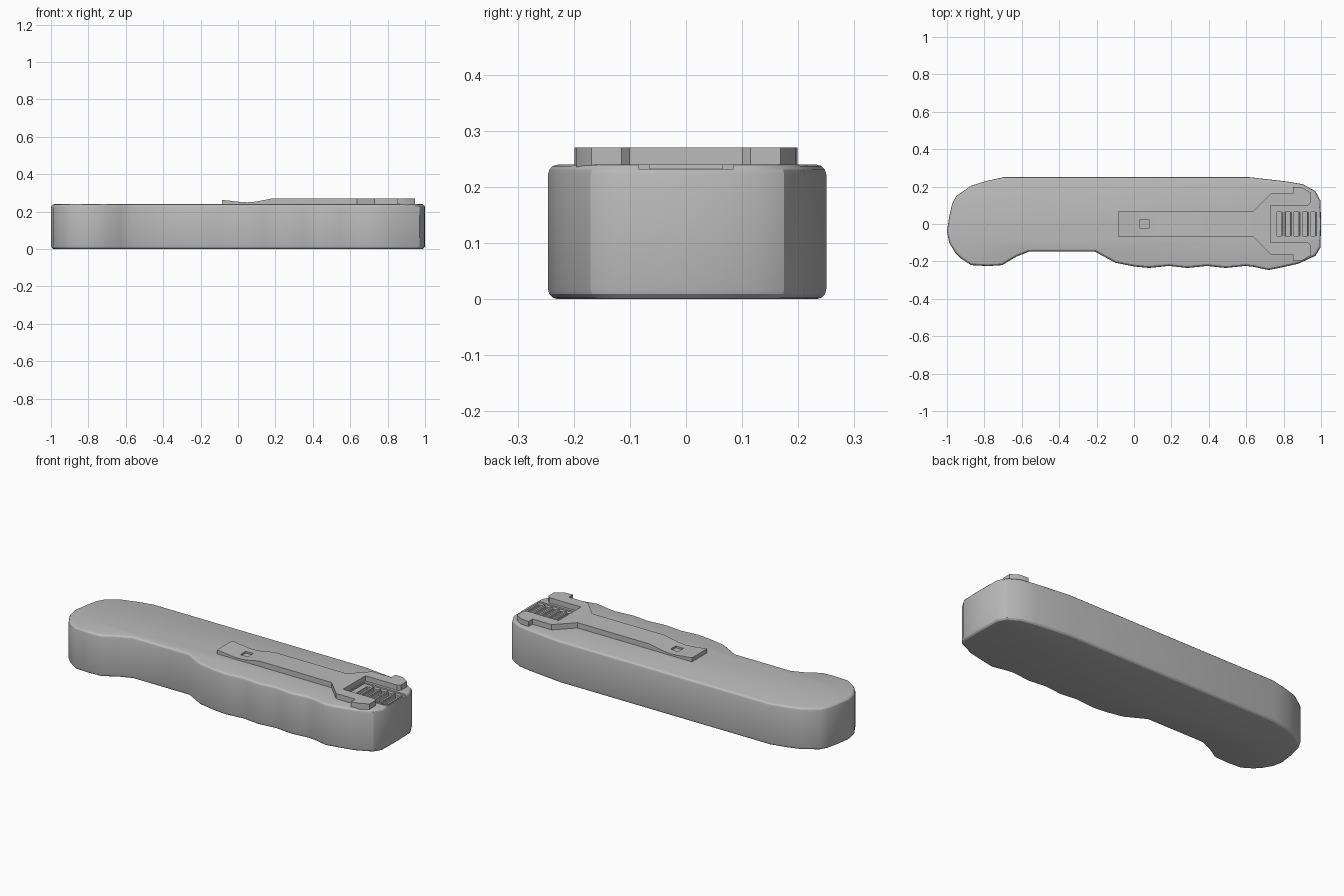
import bpy, bmesh
from mathutils import Vector

if "Cube" in bpy.data.objects:
    bpy.data.objects.remove(bpy.data.objects["Cube"])

grey = bpy.data.materials.new("grey_plastic")
grey.diffuse_color = (0.5, 0.5, 0.5, 1)
grey.use_nodes = True
grey.node_tree.nodes["Principled BSDF"].inputs["Base Color"].default_value = grey.diffuse_color


def prism(name, pts, lo, hi, axis="z", bevel=0.0, segs=3):
    """Extrude a closed outline: (x, y) along z, or (x, z) along y."""
    bm = bmesh.new()
    put = (lambda a, b, c: (a, b, c)) if axis == "z" else (lambda a, b, c: (a, c, b))
    face = bm.faces.new([bm.verts.new(put(a, b, lo)) for a, b in pts])
    ext = bmesh.ops.extrude_face_region(bm, geom=[face])
    move = Vector(put(0, 0, hi - lo))
    for v in ext["geom"]:
        if isinstance(v, bmesh.types.BMVert):
            v.co += move
    bmesh.ops.recalc_face_normals(bm, faces=bm.faces)
    if bevel:
        rims = [e for e in bm.edges if abs(e.verts[0].co.z - e.verts[1].co.z) < 1e-6]
        bmesh.ops.bevel(bm, geom=rims, offset=bevel, segments=segs,
                        profile=0.5, affect="EDGES", clamp_overlap=True)
    mesh = bpy.data.meshes.new(name)
    bm.to_mesh(mesh)
    bm.free()
    mesh.materials.append(grey)
    ob = bpy.data.objects.new(name, mesh)
    bpy.context.collection.objects.link(ob)
    return ob


def box(name, x0, x1, y, z0, z1):
    return prism(name, [(x0, -y), (x1, -y), (x1, y), (x0, y)], z0, z1)


def select(ob):
    bpy.ops.object.select_all(action="DESELECT")
    ob.select_set(True)
    bpy.context.view_layer.objects.active = ob


def cut(target, cutter):
    """Subtract a cutter, then throw it away."""
    cutter.hide_render = True
    mod = target.modifiers.new("cut", "BOOLEAN")
    mod.operation, mod.solver, mod.object = "DIFFERENCE", "EXACT", cutter
    select(target)
    bpy.ops.object.modifier_apply(modifier=mod.name)
    bpy.data.objects.remove(cutter)


# handle: straight back, rounded ends, finger scallops along the front
back = [(1.0, 0.0), (0.997, 0.125), (0.97, 0.175), (0.905, 0.212), (0.82, 0.227),
        (0.62, 0.25), (-0.7, 0.25), (-0.79, 0.23), (-0.87, 0.205), (-0.95, 0.15),
        (-0.972, 0.11), (-0.988, 0.04), (-1.0, -0.04)]
belly = [(-0.988, -0.1), (-0.955, -0.155), (-0.925, -0.185), (-0.87, -0.22),
         (-0.78, -0.225), (-0.705, -0.22), (-0.63, -0.175), (-0.56, -0.147),
         (-0.21, -0.147), (-0.1, -0.207), (0.0, -0.227)]
scallops = []
for i in range(3):
    x = 0.08 + 0.205 * i
    scallops += [(x, -0.235), (x + 0.06, -0.229), (x + 0.105, -0.224), (x + 0.15, -0.229)]
tip = [(0.69, -0.24), (0.72, -0.246), (0.8, -0.23), (0.88, -0.212), (0.97, -0.17),
       (0.997, -0.125)]
handle = prism("handle", back + belly + scallops + tip, 0, 0.24, bevel=0.018)

# recess for the slider at the right end
cut(handle, box("recess_cutter", 0.735, 1.1, 0.085, 0.232, 0.4))
PITCH = 0.045
for i in range(5):
    x = 0.765 + PITCH * i
    cut(handle, box("slot_cutter", x, x + 0.024, 0.065, 0.212, 0.4))

# grip ribs standing between the slots
for i in range(5):
    x = 0.789 + PITCH * i
    prism(f"grip_rib_{i + 1}", [(x, 0.222), (x + 0.021, 0.222), (x + 0.019, 0.24),
          (x + 0.008, 0.24)], -0.065, 0.065, axis="y")

# spring strip with a shallow dip and a square hole
top = [(0.64, 0.27), (0.18, 0.27), (0.14, 0.262), (0.1, 0.254), (0.05, 0.25),
       (0.01, 0.252), (-0.03, 0.257), (-0.085, 0.263)]
strip = prism("spring_strip", top + [(-0.085, 0.236), (0.64, 0.236)],
              -0.067, 0.067, axis="y")
cut(strip, box("hole_cutter", 0.032, 0.08, 0.024, 0.241, 0.4))

# fork at the strip's end, with a stepped arm on each side of the recess
half = [(0.635, 0.067), (0.73, 0.163), (0.85, 0.163), (0.85, 0.199), (0.9, 0.195),
        (0.945, 0.168), (0.945, 0.115), (0.93, 0.1), (0.73, 0.1)]
fork = prism("fork", half + [(x, -y) for x, y in reversed(half)], 0.236, 0.27)

# smooth rounded rims, crisp edges elsewhere
for ob in bpy.data.objects:
    select(ob)
    bpy.ops.object.shade_smooth_by_angle(angle=0.5)
